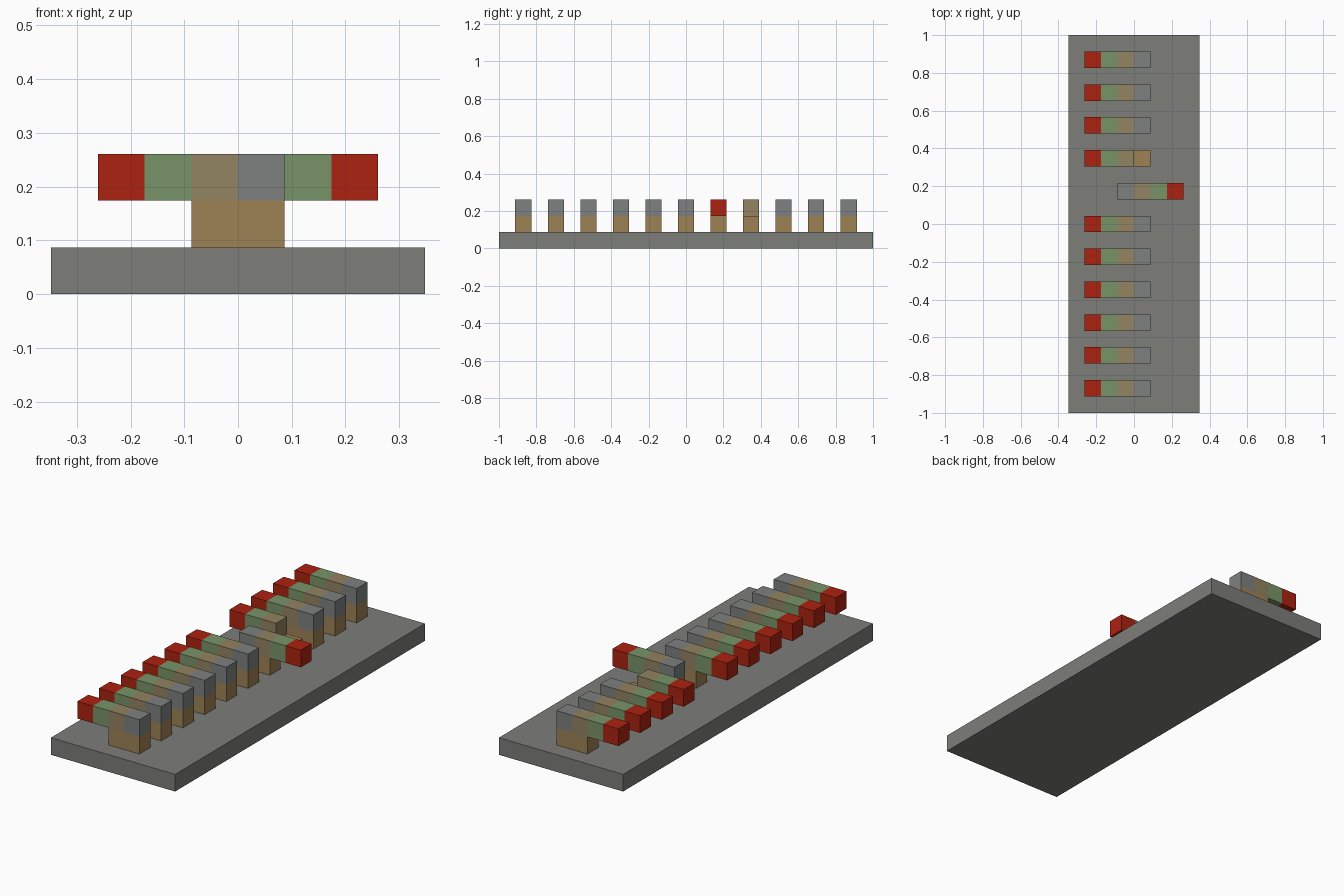
import bpy
import bmesh
from mathutils import Vector

cube = bpy.data.objects.get("Cube")
if cube:
    bpy.data.objects.remove(cube, do_unlink=True)

U = 2 / 23  # one block


def material(name, rgb):
    linear = [((c / 255 + 0.055) / 1.055) ** 2.4 for c in rgb]
    mat = bpy.data.materials.new(name)
    mat.use_nodes = True
    mat.diffuse_color = (*linear, 1)
    mat.node_tree.nodes["Principled BSDF"].inputs["Base Color"].default_value = (*linear, 1)
    return mat


base_grey = material("base grey", (125, 125, 122))
palette = [
    material("red", (172, 34, 16)),
    material("green", (121, 148, 104)),
    material("dull tan", (146, 131, 98)),
    material("block grey", (126, 128, 128)),
    material("brown", (158, 130, 85)),
]
RED, GREEN, TAN, GREY, BROWN = range(len(palette))

# Block layout of one lever: (column, row) -> colour
POST = {(-1, 1): BROWN, (0, 1): BROWN}
ARM = {(-3, 2): RED, (-2, 2): GREEN, (-1, 2): TAN, (0, 2): GREY}


def add_object(name, bm, mats):
    mesh = bpy.data.meshes.new(name)
    bm.to_mesh(mesh)
    bm.free()
    for mat in mats:
        mesh.materials.append(mat)
    obj = bpy.data.objects.new(name, mesh)
    bpy.context.collection.objects.link(obj)


def lever(name, y, cells, flip=False):
    """Extrude the side profile, then colour each face by the block behind it."""
    if flip:
        cells = {(-1 - i, k): c for (i, k), c in cells.items()}
    bm = bmesh.new()
    for i, k in cells:
        corners = [(i, k), (i + 1, k), (i + 1, k + 1), (i, k + 1)]
        bm.faces.new([bm.verts.new((a, y - 0.5, b)) for a, b in corners])
    bmesh.ops.remove_doubles(bm, verts=bm.verts, dist=0.01)
    region = bmesh.ops.extrude_face_region(bm, geom=bm.faces[:], use_keep_orig=True)
    moved = [v for v in region["geom"] if isinstance(v, bmesh.types.BMVert)]
    bmesh.ops.translate(bm, verts=moved, vec=(0, 1, 0))
    bmesh.ops.recalc_face_normals(bm, faces=bm.faces)
    bm.normal_update()
    for face in bm.faces:
        inside = face.calc_center_median() - face.normal * 0.5
        nearest = min(cells, key=lambda c: (Vector((c[0] + 0.5, y, c[1] + 0.5)) - inside).length)
        face.material_index = cells[nearest]
    bmesh.ops.scale(bm, verts=bm.verts, vec=(U, U, U))
    add_object(name, bm, palette)


# Base slab
bm = bmesh.new()
bmesh.ops.create_cube(bm, size=1)
bmesh.ops.translate(bm, verts=bm.verts, vec=(0, 0, 0.5))
bmesh.ops.scale(bm, verts=bm.verts, vec=(8 * U, 23 * U, U))
add_object("base", bm, [base_grey])

# Row of levers: one is turned round, and one lacks its end block
for n, y in enumerate(range(-10, 11, 2), 1):
    cells = {**POST, **ARM}
    if y == 4:
        del cells[(0, 2)]
    lever(f"lever_{n}", y, cells, flip=(y == 2))
